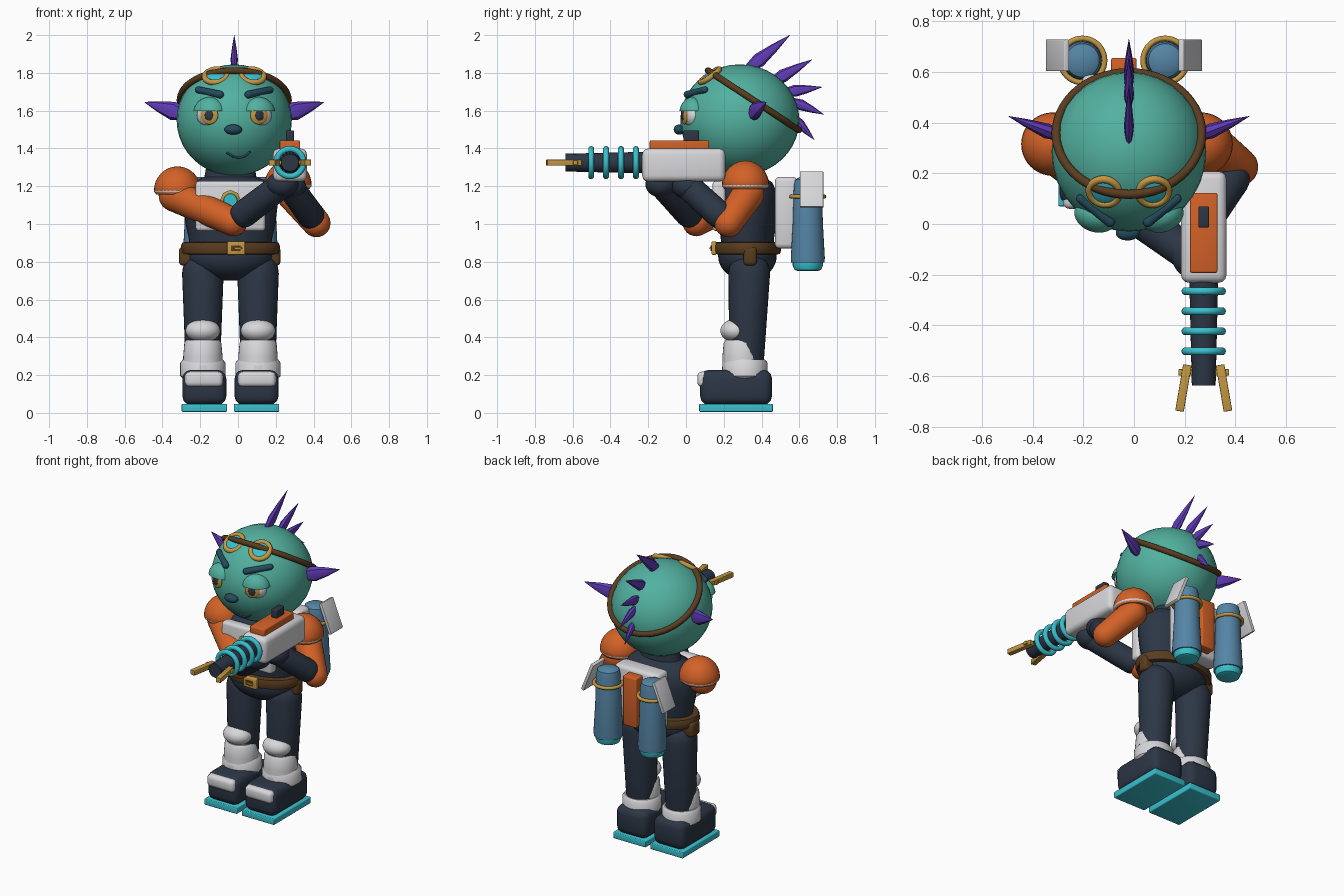
import bpy, bmesh, math
from mathutils import Vector, Matrix, Euler

cube = bpy.data.objects.get("Cube")
if cube:
    bpy.data.objects.remove(cube, do_unlink=True)


def paint(name, *rgb):
    m = bpy.data.materials.new(name)
    m.use_nodes = True
    m.diffuse_color = (*rgb, 1)
    m.node_tree.nodes["Principled BSDF"].inputs["Base Color"].default_value = (*rgb, 1)
    return m


TEAL = paint("teal_skin", .085, .44, .35)
NAVY = paint("navy_suit", .025, .037, .06)
ORANGE = paint("orange_armor", .65, .12, .02)
WHITE = paint("white_armor", .68, .68, .70)
CYAN = paint("cyan_glow", .04, .53, .62)
STEEL = paint("steel_blue", .09, .235, .38)
BROWN = paint("brown_leather", .10, .045, .014)
GOLD = paint("gold_metal", .55, .31, .055)
PURPLE = paint("purple_spike", .12, .045, .48)
DARK = paint("dark_teal", .018, .07, .11)


def finish(bm, name, mat, loc=(0, 0, 0), rot=(0, 0, 0), angle=40):
    bmesh.ops.recalc_face_normals(bm, faces=bm.faces)
    me = bpy.data.meshes.new(name)
    bm.to_mesh(me)
    bm.free()
    me.materials.append(mat)
    ob = bpy.data.objects.new(name, me)
    ob.location, ob.rotation_euler = loc, rot
    bpy.context.collection.objects.link(ob)
    bpy.ops.object.select_all(action='DESELECT')
    ob.select_set(True)
    bpy.context.view_layer.objects.active = ob
    if angle:
        bpy.ops.object.shade_smooth_by_angle(angle=math.radians(angle))
    return ob


def ball(name, mat, loc, radii, rot=(0, 0, 0), cut=None):
    bm = bmesh.new()
    bmesh.ops.create_uvsphere(bm, u_segments=32, v_segments=20, radius=1)
    bmesh.ops.scale(bm, vec=radii, verts=bm.verts)
    if cut is not None:  # keep only the part above the cut height
        geom = bm.verts[:] + bm.edges[:] + bm.faces[:]
        r = bmesh.ops.bisect_plane(bm, geom=geom, plane_co=(0, 0, cut), plane_no=(0, 0, 1), clear_inner=True)
        bmesh.ops.edgeloop_fill(bm, edges=[e for e in r["geom_cut"] if isinstance(e, bmesh.types.BMEdge)])
    return finish(bm, name, mat, loc, rot)


def box(name, mat, loc, size, bevel=.01, rot=(0, 0, 0)):
    bm = bmesh.new()
    bmesh.ops.create_cube(bm, size=1)
    bmesh.ops.scale(bm, vec=size, verts=bm.verts)
    if bevel:
        bmesh.ops.bevel(bm, geom=bm.edges[:], offset=bevel, segments=3, profile=.5, affect='EDGES')
    return finish(bm, name, mat, loc, rot)


def lathe(name, mat, loc, profile, scale=(1, 1), rot=(0, 0, 0), n=32, angle=40):
    bm = bmesh.new()
    rings = []
    for r, z in profile:
        rings.append([bm.verts.new((r * scale[0] * math.cos(math.tau * i / n),
                                    r * scale[1] * math.sin(math.tau * i / n), z)) for i in range(n)])
    for a, b in zip(rings, rings[1:]):
        for i in range(n):
            j = (i + 1) % n
            bm.faces.new((a[i], a[j], b[j], b[i]))
    bm.faces.new(rings[0])
    bm.faces.new(rings[-1])
    return finish(bm, name, mat, loc, rot, angle)


def ring(name, mat, loc, major, minor, rot=(0, 0, 0), n=40, m=10):
    bm = bmesh.new()
    vs = []
    for i in range(n):
        a = math.tau * i / n
        for k in range(m):
            b = math.tau * k / m
            r = major + minor * math.cos(b)
            vs.append(bm.verts.new((r * math.cos(a), r * math.sin(a), minor * math.sin(b))))
    for i in range(n):
        for k in range(m):
            p, q, l = i * m, (i + 1) % n * m, (k + 1) % m
            bm.faces.new((vs[p + k], vs[q + k], vs[q + l], vs[p + l]))
    return finish(bm, name, mat, loc, rot)


def limb(name, mat, a, b, ra, rb):
    """Tapered capsule from a to b."""
    a, b = Vector(a), Vector(b)
    length = (b - a).length
    arc = [math.radians(d) for d in range(5, 91, 17)]
    profile = [(ra * math.sin(t), -ra * math.cos(t)) for t in arc]
    profile += [(rb * math.sin(t), length + rb * math.cos(t)) for t in reversed(arc)]
    return lathe(name, mat, a, profile, rot=(b - a).to_track_quat('Z', 'Y').to_euler())


def spike(name, base, tip, wide, thin):
    """Leaf shaped spike, wide across its second axis."""
    base, tip = Vector(base), Vector(tip)
    d = tip - base
    h = d.length
    profile = [(.55, -.03), (1, h * .22), (.6, h * .6), (.03, h)]
    return lathe(name, PURPLE, base, profile, (thin, wide), d.to_track_quat('Z', 'Y').to_euler(), n=8, angle=30)


HX, HY, HZ = -.02, .285, 1.55
HEAD = (.305, .315, .295)


def face_y(x, z):
    return HY - HEAD[1] * math.sqrt(1 - ((x - HX) / HEAD[0]) ** 2 - ((z - HZ) / HEAD[2]) ** 2)


# Head, headband, nose and mouth
ball("head", TEAL, (HX, HY, HZ), HEAD)
ring("headband", BROWN, (HX, .357, 1.655), .287, .018, (-.58, 0, 0), n=56)
ball("nose", DARK, (-.025, -.035, 1.5), (.047, .03, .027))
mouth = [(-.055, 1.375), (-.025, 1.357), (.005, 1.35), (.035, 1.358), (.062, 1.38)]
pts = [Vector((x, face_y(x, z), z)) for x, z in mouth]
for p, q in zip(pts, pts[1:]):
    limb("mouth", DARK, p, q, .006, .006)

# Eyes, brows, goggles and side spikes
for s, side in ((-1, "right"), (1, "left")):
    rot = (0, 0, s * .3)
    c = Vector((HX + s * .13, .035, 1.575))
    out = Vector((s * math.sin(.3), -math.cos(.3), 0))
    ball(side + "_eyeball", WHITE, c, (.07, .05, .062), rot)
    look = c + Vector((-s * .012, 0, 0))
    ball(side + "_iris", GOLD, look + out * .045, (.048, .013, .048), rot)
    ball(side + "_pupil", NAVY, look + out * .055, (.023, .008, .028), rot)
    ball(side + "_eyelid", TEAL, c + Vector((0, 0, .012)), (.088, .068, .085), rot, cut=.012)
    bx = HX + s * .13
    inner, outer = [Vector((bx + s * d, face_y(bx + s * d, z) - .008, z)) for d, z in ((-.055, 1.685), (.06, 1.71))]
    limb(side + "_brow", DARK, inner, outer, .02, .018)
    tilt = (.615, s * .15, 0)
    g = (HX + s * .097, .127, 1.785)
    ring(side + "_goggle_rim", GOLD, g, .06, .015, tilt)
    ball(side + "_goggle_lens", CYAN, g, (.058, .058, .014), tilt)
    spike(side + "_ear_spike", (HX + s * .28, .35, 1.585), (HX + s * .475, .425, 1.645), .05, .03)
limb("goggle_bridge", GOLD, (HX - .04, .115, 1.808), (HX + .04, .115, 1.808), .012, .012)

# Crest along the back of the head
crest = [(.34, 1.83, .55, 2), (.47, 1.76, .667, 1.87), (.54, 1.7, .72, 1.725),
         (.575, 1.645, .73, 1.58), (.58, 1.555, .68, 1.445)]
for i, (y, z, ty, tz) in enumerate(crest):
    spike("crest_spike", (HX, y, z), (HX, ty, tz), .038 - i * .003, .02)

# Torso, belt and chest plate
BX, BY = -.04, .325
lathe("torso", NAVY, (BX, BY, 0), [(.85, .83), (.88, .92), (.95, 1), (1, 1.1), (.97, 1.17), (.82, 1.22),
                                  (.55, 1.25), (.5, 1.32)], (.25, .16))
ball("pelvis", NAVY, (BX, BY, .83), (.222, .155, .13))
lathe("belt", BROWN, (BX, BY, .872), [(.88, -.033), (.97, -.03), (1, -.012), (1, .012), (.97, .03), (.88, .033)],
      (.262, .178))
box("buckle_frame", GOLD, (-.01, .148, .872), (.095, .025, .07), .006)
box("buckle_center", BROWN, (-.012, .133, .872), (.05, .008, .03), .002)
box("buckle_pin", GOLD, (.0, .129, .872), (.04, .008, .01), .002)
box("right_pouch", BROWN, (-.265, .335, .83), (.095, .09, .1), .02)
box("left_pouch", BROWN, (.185, .34, .83), (.08, .07, .1), .02)
box("chest_plate", WHITE, (BX, .175, 1.095), (.37, .07, .265), .02)
lathe("core_rim", GOLD, (BX, .145, 1.125), [(.055, 0), (.055, .015), (.045, .022)], rot=(math.pi / 2, 0, 0), n=8)
lathe("core_light", CYAN, (BX, .126, 1.125), [(.038, 0), (.034, .008)], rot=(math.pi / 2, 0, 0), n=24)

# Legs and boots
for s, side in ((-1, "right"), (1, "left")):
    x = BX + s * .146
    limb(side + "_leg", NAVY, (x, .335, .74), (x, .32, .27), .11, .092)
    ball(side + "_knee_pad", WHITE, (x, .262, .435), (.092, .08, .062))
    lathe(side + "_shin_guard", WHITE, (x, .297, 0), [(.106, .2), (.104, .3), (.098, .37), (.088, .385)])
    lathe(side + "_ankle_cuff", WHITE, (x, .312, 0), [(.105, .18), (.12, .195), (.12, .265), (.106, .283)])
    bx = BX + s * .138
    box(side + "_boot", NAVY, (bx, .265, .135), (.232, .38, .185), .045)
    box(side + "_toe_cap", WHITE, (bx + s * .002, .11, .178), (.2, .1, .08), .024)
    box(side + "_sole", CYAN, (bx, .265, .027), (.24, .39, .042), .005)

# Shoulder pads
dome = [(math.cos(math.radians(a)), math.sin(math.radians(a)) * .13) for a in range(0, 90, 11)]
for side, loc in (("right", (-.32, .315, 1.175)), ("left", (.265, .315, 1.205))):
    lathe(side + "_shoulder_pad", ORANGE, loc, [(.9, -.02)] + dome, (.125, .125))
    ring(side + "_shoulder_rim", WHITE, loc, .112, .013)

# Arms: orange sleeves and navy gloves
for side, shoulder, elbow, hand in (
        ("right", (-.335, .3, 1.15), (-.025, .055, 1.01), (.235, -.13, 1.21)),
        ("left", (.285, .33, 1.16), (.415, .225, 1.005), (.275, .01, 1.2))):
    limb(side + "_upper_arm", ORANGE, shoulder, elbow, .085, .075)
    e, h = Vector(elbow), Vector(hand)
    limb(side + "_forearm", NAVY, e.lerp(h, .22), h, .073, .07)
    ball(side + "_fist", NAVY, h, (.085, .085, .07))

# Blaster
GX, GZ = .275, 1.325
FORWARD = (math.pi / 2, 0, 0)
box("blaster_body", WHITE, (GX, -.012, 1.312), (.18, .44, .175), .032)
box("blaster_top_plate", ORANGE, (GX, -.035, 1.415), (.108, .315, .055), .007)
box("blaster_sight", NAVY, (GX, .028, 1.465), (.042, .084, .06), .006)
lathe("blaster_barrel", NAVY, (GX, -.2, GZ), [(.057, 0), (.055, .1), (.047, .437)], rot=FORWARD, n=16)
for i in range(4):
    ring("blaster_coil", CYAN, (GX, -.265 - i * .079, GZ), .072, .016, FORWARD)
for s in (-1, 1):
    box("blaster_prong", GOLD, (GX + s * .08, -.647, GZ), (.034, .185, .032), .003, (0, 0, s * .17))
    box("prong_mount", GOLD, (GX + s * .07, -.585, GZ), (.06, .025, .022), .003)

# Backpack with twin tanks and side fins
box("backpack", WHITE, (BX, .53, 1.06), (.33, .12, .38), .025)
box("backpack_spine", ORANGE, (BX, .61, 1.06), (.1, .09, .33), .008)
for s, side in ((-1, "right"), (1, "left")):
    x = BX + s * .163
    lathe(side + "_tank", STEEL, (x, .645, 0), [(.088, .795), (.09, .82), (.08, 1), (.074, 1.2), (.066, 1.235), (.04, 1.25)])
    lathe(side + "_tank_nozzle", CYAN, (x, .645, 0), [(.05, .75), (.07, .757), (.08, .78), (.08, .8)])
    ring(side + "_tank_clamp", GOLD, (x, .645, 1.145), .087, .011)
    box(side + "_fin", WHITE, (BX + s * .262, .665, 1.182), (.022, .125, .2), .004, (0, -s * .38, 0))
